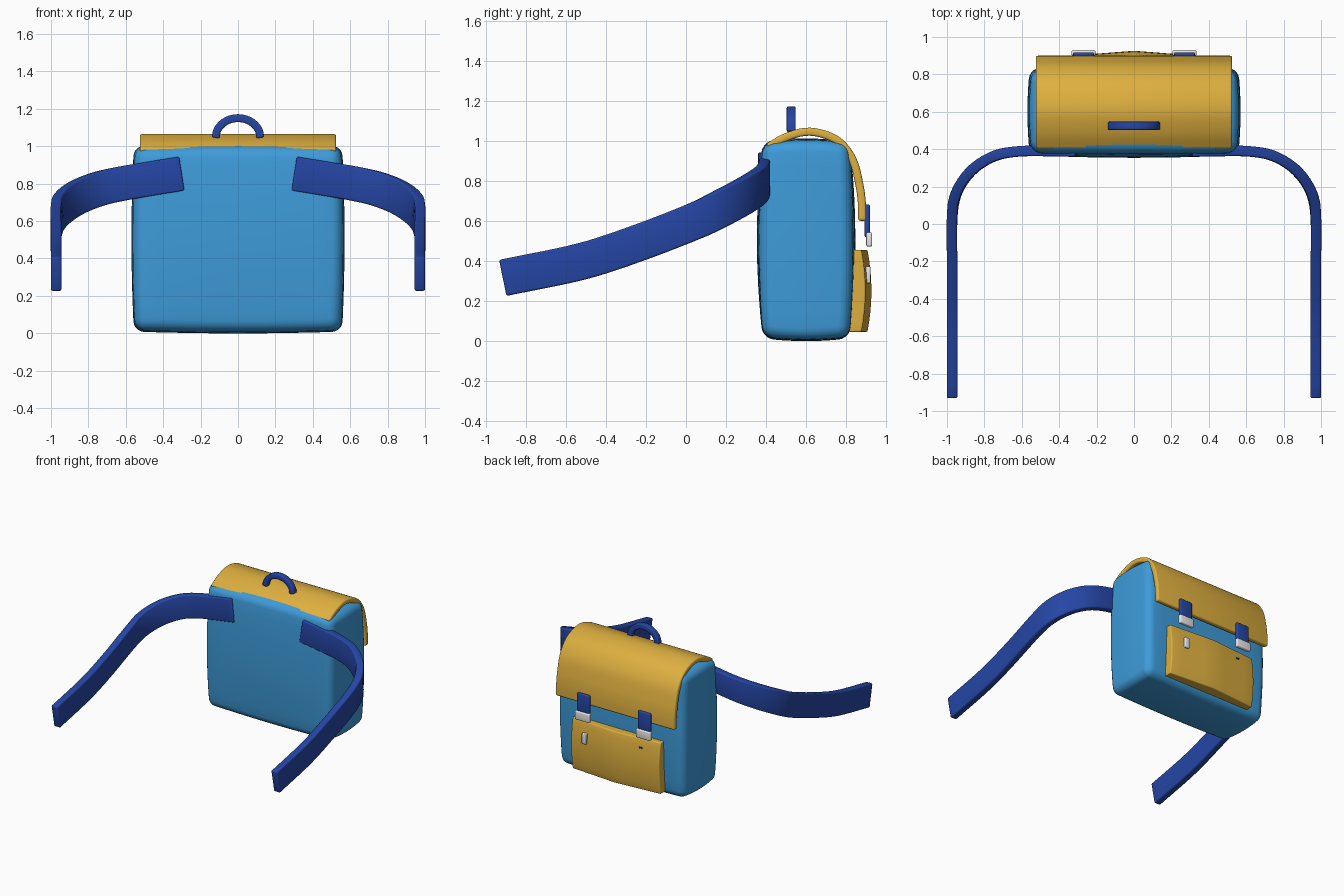
import bpy
import bmesh
import math
from mathutils import Vector

cube = bpy.data.objects.get("Cube")
if cube:
    bpy.data.objects.remove(cube, do_unlink=True)


def material(name, rgb):
    m = bpy.data.materials.new(name)
    m.use_nodes = True
    m.diffuse_color = (*rgb, 1)
    m.node_tree.nodes["Principled BSDF"].inputs["Base Color"].default_value = (*rgb, 1)
    return m


SKY = material("sky blue cloth", (0.048, 0.33, 0.70))
GOLD = material("golden cloth", (0.73, 0.43, 0.05))
NAVY = material("navy webbing", (0.018, 0.06, 0.37))
WHITE = material("white buckle", (0.85, 0.85, 0.85))


def finish(bm, name, mat, radius, segments=3, mirror=False):
    """Round the sharp edges, then make a smooth-shaded object."""
    bmesh.ops.recalc_face_normals(bm, faces=bm.faces[:])
    sharp = [e for e in bm.edges if e.calc_face_angle(0) > math.radians(40)]
    bmesh.ops.bevel(bm, geom=sharp, offset=radius, offset_type='OFFSET',
                    segments=segments, profile=0.5, affect='EDGES', clamp_overlap=True)
    mesh = bpy.data.meshes.new(name)
    bm.to_mesh(mesh)
    bm.free()
    mesh.materials.append(mat)
    ob = bpy.data.objects.new(name, mesh)
    bpy.context.collection.objects.link(ob)
    bpy.ops.object.select_all(action='DESELECT')
    ob.select_set(True)
    bpy.context.view_layer.objects.active = ob
    bpy.ops.object.shade_smooth_by_angle(angle=math.radians(40))
    if mirror:
        ob.modifiers.new("Mirror", 'MIRROR')
    return ob


def box(name, centre, half, mat, radius, shape=None, segments=3, mirror=False):
    """Box with half sizes; shape(u, v, w) gives an offset for bulging."""
    bm = bmesh.new()
    bmesh.ops.create_cube(bm, size=2)
    if shape:
        bmesh.ops.subdivide_edges(bm, edges=bm.edges[:], cuts=7, use_grid_fill=True)
    for v in bm.verts:
        p = v.co.copy()
        v.co = Vector(a * h + c for a, h, c in zip(p, half, centre))
        if shape:
            v.co += Vector(shape(*p))
    return finish(bm, name, mat, radius, segments, mirror)


def smooth_path(points, steps=5):
    """Catmull-Rom curve through the points."""
    p = [Vector(q) for q in points]
    p = [2 * p[0] - p[1]] + p + [2 * p[-1] - p[-2]]
    out = []
    for a, b, c, d in zip(p, p[1:], p[2:], p[3:]):
        for i in range(steps):
            t = i / steps
            out.append(b + (c - a) * t / 2 + (2 * a - 5 * b + 4 * c - d) * t**2 / 2
                       + (3 * b - a - 3 * c + d) * t**3 / 2)
    return out + [p[-2]]


def ribbon(name, points, half_w, half_t, mat, radius, axis=None, segments=3, mirror=False):
    """Rectangular band along a path; without an axis it stands upright."""
    path = smooth_path(points)
    bm = bmesh.new()
    rings = []
    for i, p in enumerate(path):
        t = (path[min(i + 1, len(path) - 1)] - path[max(i - 1, 0)]).normalized()
        if axis:
            wide = Vector(axis)
            thin = t.cross(wide).normalized()
        else:
            thin = Vector((t.y, -t.x, 0)).normalized()
            wide = thin.cross(t)
        rings.append([bm.verts.new(p + wide * half_w * a + thin * half_t * b)
                      for a, b in ((1, 1), (1, -1), (-1, -1), (-1, 1))])
    for r, s in zip(rings, rings[1:]):
        for k in range(4):
            j = (k + 1) % 4
            bm.faces.new((r[k], r[j], s[j], s[k]))
    bm.faces.new(rings[0])
    bm.faces.new(rings[-1])
    return finish(bm, name, mat, radius, segments, mirror)


# Bag body, padded on every side
def pad(u, v, w):
    a, b, c = 1 - u * u, 1 - v * v, 1 - w * w
    return (0.026 * u * (b + c) / 2 if abs(u) == 1 else 0.022 * u * c,
            v * (0.028 * c * (0.5 + a / 2)),
            w * 0.024 * (0.4 * a + 0.6 * b) if abs(w) == 1 else 0)


box("bag_body", (0, 0.6, 0.505), (0.544, 0.218, 0.482), SKY, 0.07, pad, 5)

# Flap draped over the top and down the back
ribbon("flap", [(0, 0.41, 0.967), (0, 0.5, 1.018), (0, 0.62, 1.045), (0, 0.75, 1.005),
                (0, 0.83, 0.91), (0, 0.865, 0.785), (0, 0.878, 0.69), (0, 0.88, 0.6)],
       0.525, 0.02, GOLD, 0.012, axis=(1, 0, 0))


# Pocket with a softly ridged outer face
def ridge(u, v, w):
    return (0, (0.03 * (1 - abs(u)) + 0.02 * (1 - w * w)) * (v + 1) / 2, 0)


box("pocket", (0, 0.846, 0.25), (0.39, 0.03, 0.205), GOLD, 0.028, ridge, 4)

# Carry handle
arch = [(0.12 * math.cos(a), 0.525, 1.045 + 0.105 * math.sin(a))
        for a in (math.pi * i / 8 for i in range(9))]
ribbon("handle", arch, 0.022, 0.021, NAVY, 0.014, axis=(0, 1, 0))

# Shoulder straps, sweeping round and forward
ribbon("shoulder_straps",
       [(0.3, 0.387, 0.853), (0.46, 0.39, 0.827), (0.62, 0.388, 0.80), (0.75, 0.362, 0.77),
        (0.867, 0.287, 0.722), (0.945, 0.175, 0.662), (0.972, 0.04, 0.597),
        (0.972, -0.25, 0.485), (0.972, -0.53, 0.395), (0.972, -0.915, 0.315)],
       0.092, 0.028, NAVY, 0.01, mirror=True)

# Closing tabs with buckles
box("closing_tabs", (0.27, 0.905, 0.6), (0.055, 0.013, 0.082), NAVY, 0.008, mirror=True)
box("tab_buckles", (0.27, 0.915, 0.507), (0.064, 0.015, 0.035), WHITE, 0.008, mirror=True)

# Small fittings on the pocket
box("pocket_clasp", (0.26, 0.908, 0.33), (0.02, 0.013, 0.042), WHITE, 0.006)
box("pocket_stud", (-0.23, 0.902, 0.385), (0.013, 0.006, 0.005), NAVY, 0.002)
